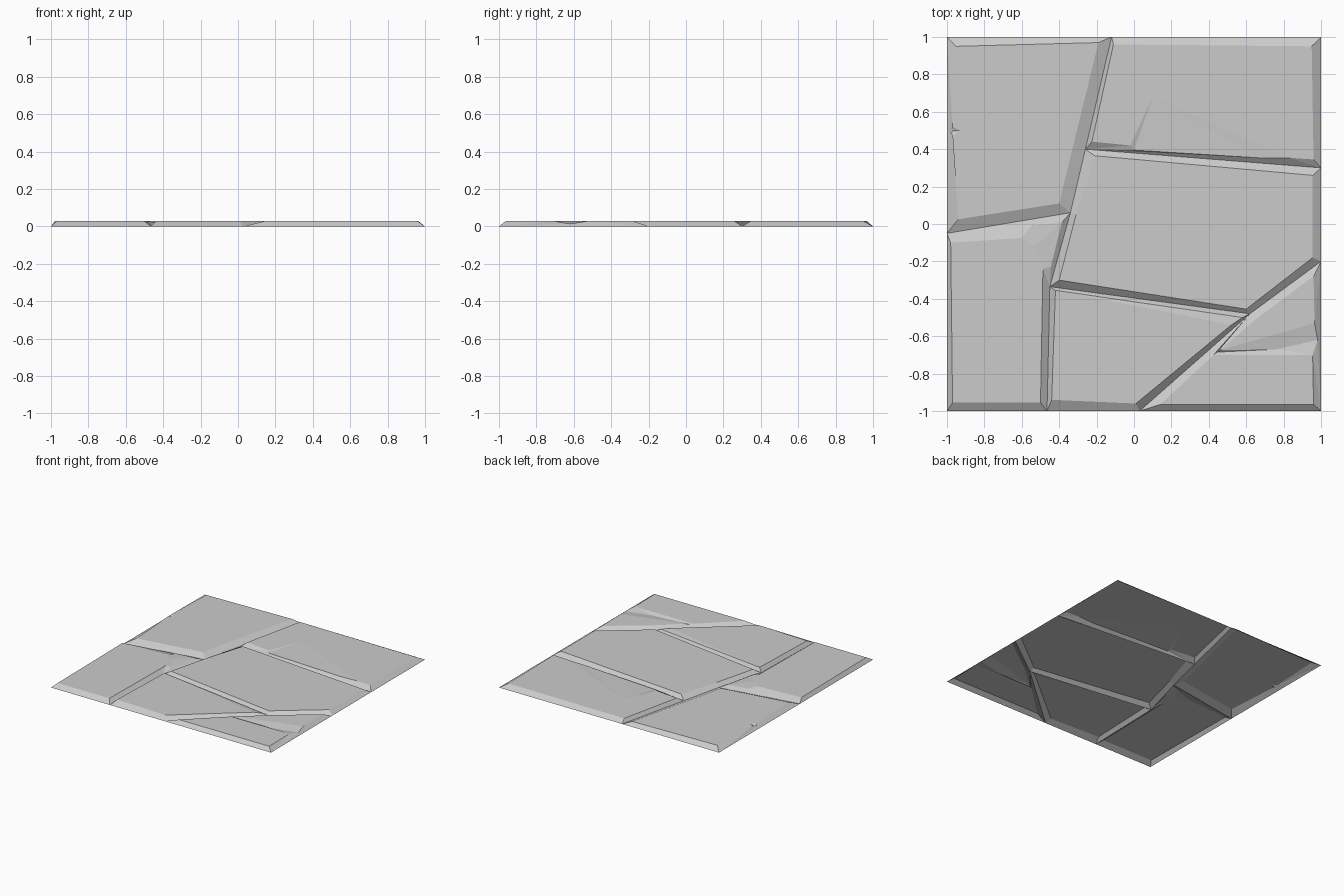
import bpy
import bmesh

HEIGHT = 0.028  # top of the paving slabs

if "Cube" in bpy.data.objects:
    bpy.data.objects.remove(bpy.data.objects["Cube"], do_unlink=True)

# One plain stone colour
stone = bpy.data.materials.new("light grey stone")
stone.use_nodes = True
grey = (0.6, 0.6, 0.6, 1)
stone.diffuse_color = grey
stone.node_tree.nodes["Principled BSDF"].inputs["Base Color"].default_value = grey

# Points where the grooves between the slabs meet, on the ground
left_end = (-1, -0.05)
left_joint = (-0.34, 0.06)
back_joint = (-0.26, 0.40)
back_end = (-0.12, 1)
right_end = (1, 0.30)
middle_joint = (-0.45, -0.335)
front_end = (-0.465, -1)
diagonal_joint = (0.62, -0.48)
diagonal_front = (0.03, -1)
diagonal_right = (1, -0.20)


# Open-bottomed slab with sloping edges. Each corner pairs a ground point
# with the rim points above it; a chipped rim point carries its own height.
# Top faces index the rim points, then the inner points.
def slab(name, corners, inner=(), faces=None):
    bm = bmesh.new()

    def top_vert(point):
        z = point[2] if len(point) > 2 else HEIGHT
        return bm.verts.new((point[0], point[1], z))

    rim = []
    for ground, points in corners:
        foot = bm.verts.new((ground[0], ground[1], 0))
        rim += [(foot, top_vert(point)) for point in points]
    upper = [vert for foot, vert in rim] + [top_vert(point) for point in inner]

    # Sloping edge all round
    for (foot, vert), (next_foot, next_vert) in zip(rim, rim[1:] + rim[:1]):
        if foot is next_foot:
            bm.faces.new((foot, next_vert, vert))
        else:
            bm.faces.new((foot, next_foot, next_vert, vert))

    # Flat top and chips
    for indices in faces or [range(len(rim))]:
        bm.faces.new([upper[i] for i in indices])
    bm.normal_update()
    for face in bm.faces:
        if face.normal.z < 0:
            face.normal_flip()

    mesh = bpy.data.meshes.new(name)
    bm.to_mesh(mesh)
    bm.free()
    mesh.materials.append(stone)
    bpy.context.collection.objects.link(bpy.data.objects.new(name, mesh))


# Back right-hand slab with a small nick in its outer edge
slab("back_right_slab", [
    (left_end, [(-0.94, 0.025)]),
    (left_joint, [(-0.4, 0.11)]),
    (back_joint, [(-0.32, 0.44)]),
    (back_end, [(-0.19, 0.97)]),
    ((-1, 1), [(-0.95, 0.95), (-0.97, 0.52), (-0.985, 0.495, 0.014), (-0.97, 0.47)]),
], inner=[(-0.93, 0.5)],
    faces=[(0, 1, 2, 3, 4, 5, 8, 7), (5, 6, 8), (6, 7, 8)])

# Back left-hand slab with a wide shallow chip
slab("back_left_slab", [
    (back_joint, [(-0.225, 0.44), (-0.02, 0.42), (0, 0.395, 0.019), (0.68, 0.353, 0.024)]),
    (right_end, [(0.83, 0.354), (0.96, 0.345)]),
    ((1, 1), [(0.95, 0.95)]),
    (back_end, [(-0.11, 0.96)]),
], inner=[(0.1, 0.68)],
    faces=[(0, 1, 8, 4, 5, 6, 7), (1, 2, 8), (2, 3, 8), (3, 4, 8)])

# Large middle slab
slab("middle_slab", [
    (middle_joint, [(-0.4, -0.3)]),
    (diagonal_joint, [(0.6, -0.455)]),
    (diagonal_right, [(0.955, -0.18)]),
    (right_end, [(0.955, 0.26)]),
    (back_joint, [(-0.21, 0.365)]),
    (left_joint, [(-0.31, 0.05)]),
])

# Front right-hand slab with a broken corner
slab("front_right_slab", [
    (left_end, [(-0.98, -0.1)]),
    ((-1, -1), [(-0.97, -0.955)]),
    (front_end, [(-0.5, -0.955)]),
    (middle_joint, [(-0.487, -0.24), (-0.445, -0.23, 0.021)]),
    (left_joint, [(-0.385, 0.01, 0.018), (-0.55, -0.01, 0.021), (-0.6, -0.075)]),
], inner=[(-0.53, -0.12)],
    faces=[(0, 1, 2, 3, 8, 7), (3, 4, 8), (4, 5, 8), (5, 6, 8), (6, 7, 8)])

# Front middle slab with a worn back edge
slab("front_middle_slab", [
    (front_end, [(-0.44, -0.94)]),
    (diagonal_front, [(0.01, -0.96)]),
    (diagonal_joint, [(0.52, -0.54), (0.58, -0.5, 0.02)]),
    (middle_joint, [(-0.42, -0.355)]),
], inner=[(0.1, -0.455)],
    faces=[(0, 1, 2, 5, 4), (2, 3, 5), (3, 4, 5)])

# Front left-hand corner slab split by a shallow crack
slab("front_left_slab", [
    (diagonal_front, [(0.14, -0.965)]),
    ((1, -1), [(0.96, -0.965), (0.955, -0.7), (0.982, -0.62, 0.014)]),
    (diagonal_right, [(0.965, -0.53), (0.96, -0.28)]),
    (diagonal_joint, [(0.65, -0.51), (0.46, -0.675), (0.445, -0.685, 0.021), (0.425, -0.7)]),
], inner=[(0.76, -0.67, 0.015)],
    faces=[(0, 1, 2, 9), (4, 5, 6, 7), (2, 3, 10), (2, 10, 8, 9),
           (3, 4, 10), (4, 7, 10), (7, 8, 10)])
